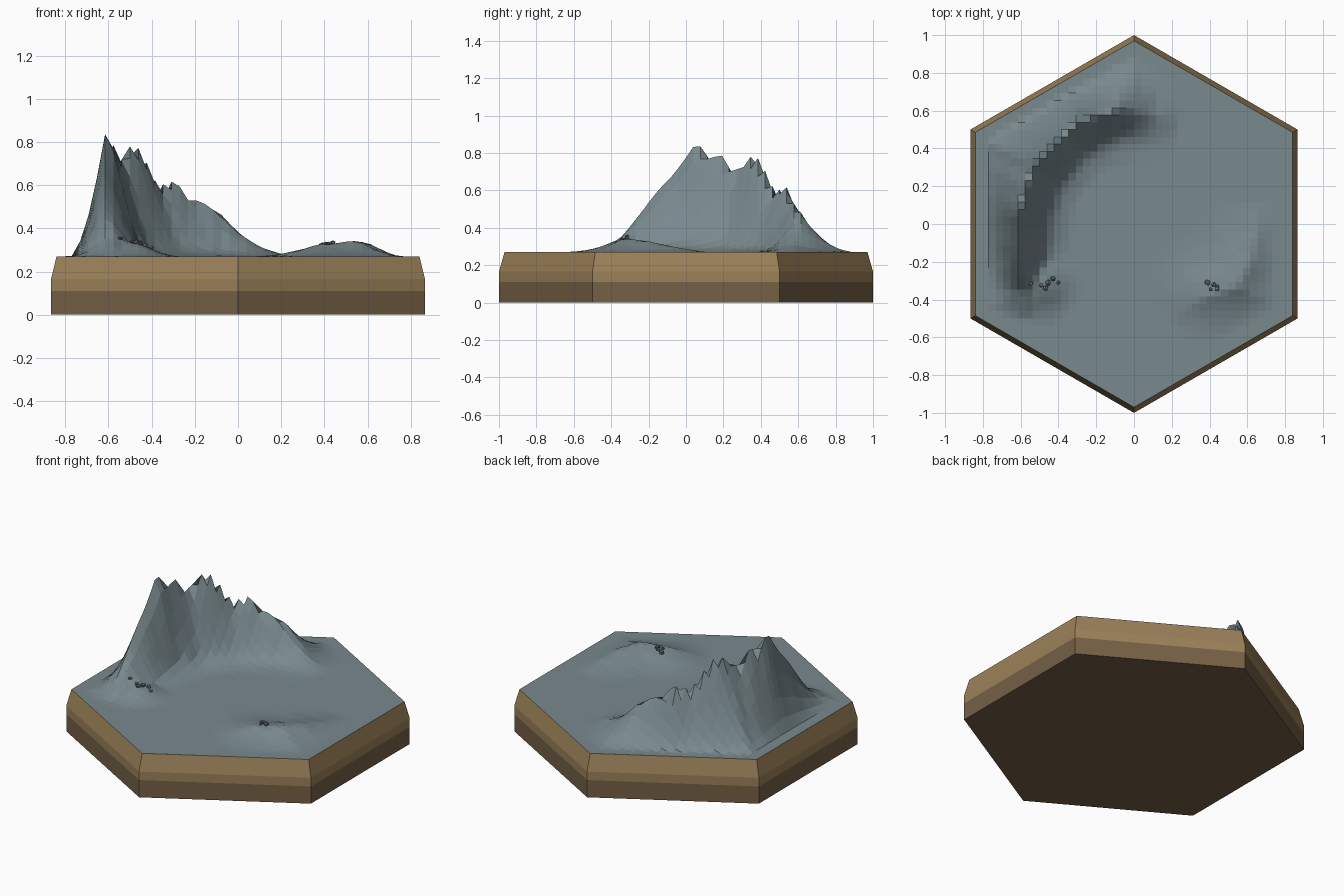
import bpy, bmesh, math, random
from mathutils import Vector, noise

if "Cube" in bpy.data.objects:
    bpy.data.objects.remove(bpy.data.objects["Cube"])

random.seed(4)
TOP = 0.27


def material(name, rgb):
    m = bpy.data.materials.new(name)
    m.diffuse_color = (*rgb, 1)
    m.use_nodes = True
    m.node_tree.nodes["Principled BSDF"].inputs["Base Color"].default_value = m.diffuse_color
    return m


SLATE = material("slate grey", (0.19, 0.25, 0.27))
STONE = material("dark stone", (0.13, 0.165, 0.175))
EARTH = material("light earth", (0.33, 0.22, 0.10))
SOIL = material("dark earth", (0.178, 0.117, 0.06))


def make_object(name, bm, mats):
    me = bpy.data.meshes.new(name)
    bm.to_mesh(me)
    bm.free()
    for m in mats:
        me.materials.append(m)
    ob = bpy.data.objects.new(name, me)
    bpy.context.collection.objects.link(ob)
    return ob


# Hexagonal base with a sloped upper rim
bm = bmesh.new()
rings = []
for r, z in ((1, 0), (1, 0.11), (1, 0.165), (0.97, TOP)):
    rings.append([bm.verts.new((r * math.sin(k * math.pi / 3),
                                r * math.cos(k * math.pi / 3), z)) for k in range(6)])
bm.faces.new(rings[0])
for i in range(3):
    for k in range(6):
        n = (k + 1) % 6
        f = bm.faces.new((rings[i][k], rings[i + 1][k], rings[i + 1][n], rings[i][n]))
        f.material_index = 1 if i > 0 else 0
bmesh.ops.recalc_face_normals(bm, faces=bm.faces)
for f in bm.faces:
    if f.normal.z < -0.9:
        f.material_index = 0
make_object("hex_base", bm, [SOIL, EARTH])

# Crest lines: x, y, height
RIDGE = [(-0.57, -0.50, 0.27), (-0.60, -0.36, 0.345), (-0.62, -0.22, 0.50),
         (-0.62, -0.10, 0.66), (-0.615, 0.05, 0.84), (-0.61, 0.10, 0.84),
         (-0.58, 0.20, 0.79), (-0.545, 0.28, 0.70), (-0.49, 0.37, 0.80),
         (-0.38, 0.48, 0.595), (-0.30, 0.54, 0.625), (-0.20, 0.58, 0.53),
         (-0.10, 0.61, 0.49), (0.0, 0.60, 0.39), (0.1, 0.58, 0.315), (0.24, 0.55, 0.27)]
MOUND = [(0.20, -0.50, 0.27), (0.38, -0.39, 0.325), (0.55, -0.33, 0.342),
         (0.62, -0.20, 0.328), (0.66, -0.05, 0.295), (0.66, 0.10, 0.27)]
# Inner wall fall-off: distance, share of crest height
WALL = [(0, 1), (0.04, 0.75), (0.09, 0.4), (0.14, 0.13), (0.19, 0.045), (0.27, 0), (9, 0)]
GENTLE = [(0, 1), (0.08, 0.75), (0.16, 0.35), (0.25, 0.08), (0.32, 0), (9, 0)]


def hex_dist(x, y):
    return max(abs(x), abs(x) / 2 + abs(y) * 0.866)


def falloff(table, d):
    for (a, fa), (b, fb) in zip(table, table[1:]):
        if d <= b:
            return fa + (fb - fa) * (d - a) / (b - a)
    return 0


def crest_height(x, y, line, table, foot):
    p = Vector((x, y))
    best = None
    for a, b in zip(line, line[1:]):
        a, b = Vector(a), Vector(b)
        s = b - a
        t = max(0, min(1, (p - a.xy).dot(s.xy) / s.xy.length_squared))
        c = a + s * t
        d = (p - c.xy).length
        if best is None or d < best[0]:
            best = (d, c)
    d, c = best
    if hex_dist(x, y) > hex_dist(c.x, c.y):
        t = (foot - hex_dist(x, y)) / (foot - hex_dist(c.x, c.y))
        share = max(0, min(1, t)) ** 1.6
    else:
        share = falloff(table, max(0, d - 0.012))
    return (c.z - TOP) * share


def ground(x, y):
    h = max(crest_height(x, y, RIDGE, WALL, 0.775),
            crest_height(x, y, MOUND, GENTLE, 0.76))
    # apron at the low end of the ridge
    h = max(h, 0.07 * math.exp(-((x + 0.50) ** 2 + (y + 0.31) ** 2) / 0.016) - 0.003)
    return TOP + h * (1 + 0.07 * noise.noise(Vector((x * 11, y * 11, 0.3))))


# Terrain sheet trimmed to the hexagon
bm = bmesh.new()
N = 52
bmesh.ops.create_grid(bm, x_segments=N, y_segments=N, size=1)
for k in range(6):
    a = k * math.pi / 3
    n = Vector((math.cos(a), math.sin(a), 0))
    bmesh.ops.bisect_plane(bm, geom=bm.verts[:] + bm.edges[:] + bm.faces[:],
                           plane_co=n * 0.84, plane_no=n, clear_outer=True)
for v in bm.verts:
    v.co.z = ground(v.co.x, v.co.y)
make_object("mountain_terrain", bm, [SLATE])

# Loose rocks
ROCKS = [(-0.545, -0.315), (-0.49, -0.325), (-0.47, -0.34), (-0.455, -0.31), (-0.43, -0.29),
         (-0.40, -0.31), (0.39, -0.31), (0.405, -0.345), (0.44, -0.33), (0.44, -0.345),
         (0.42, -0.32)]
bm = bmesh.new()
for x, y in ROCKS:
    r = random.uniform(0.011, 0.019)
    new = bmesh.ops.create_icosphere(bm, subdivisions=1, radius=r)["verts"]
    for v in new:
        v.co *= random.uniform(0.8, 1.15)
        v.co.z *= 0.75
        v.co += Vector((x, y, ground(x, y) + 0.006))
make_object("loose_rocks", bm, [STONE])
